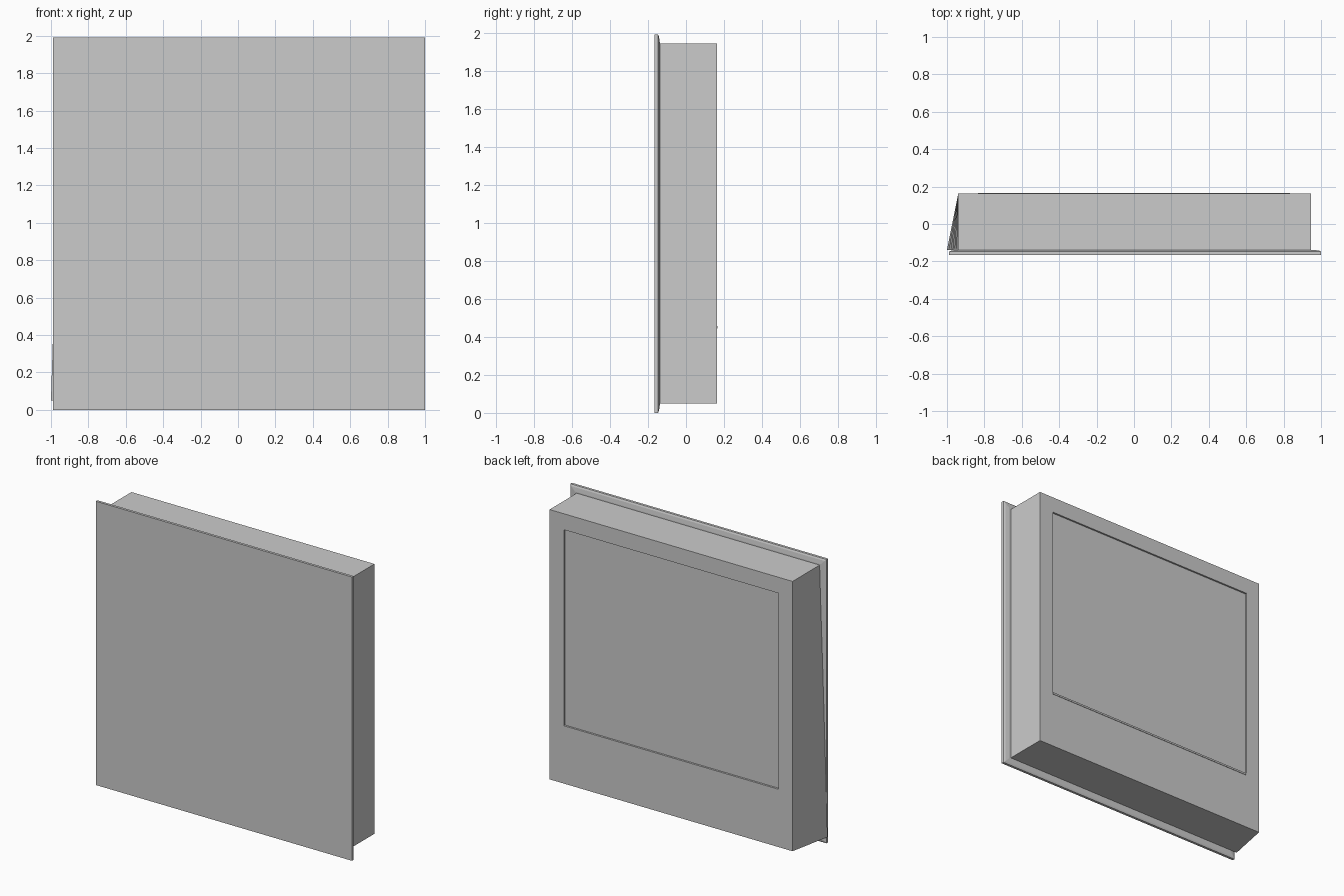
import bpy, bmesh

if "Cube" in bpy.data.objects:
    bpy.data.objects.remove(bpy.data.objects["Cube"])


def loft(name, rings):
    """Skin a stack of four-sided rings and cap both ends."""
    bm = bmesh.new()
    rows = [[bm.verts.new(p) for p in ring] for ring in rings]
    for a, b in zip(rows, rows[1:]):
        for i in range(4):
            j = (i + 1) % 4
            bm.faces.new((a[i], a[j], b[j], b[i]))
    bm.faces.new(rows[0])
    bm.faces.new(rows[-1])
    bmesh.ops.recalc_face_normals(bm, faces=bm.faces)
    mesh = bpy.data.meshes.new(name)
    bm.to_mesh(mesh)
    bm.free()
    ob = bpy.data.objects.new(name, mesh)
    bpy.context.collection.objects.link(ob)
    return ob


def block(name, x0, x1, y0, y1, z0, z1):
    return loft(name, [[(x0, y0, z), (x1, y0, z), (x1, y1, z), (x0, y1, z)]
                       for z in (z0, z1)])


# front plate with a softened rear rim
def plate_ring(y, d):
    return [(-0.988 + d, y, d), (1.0 - d, y, d),
            (1.0 - d, y, 1.99 - d), (-0.988 + d, y, 1.99 - d)]


loft("front_plate", [plate_ring(y, d) for y, d in
                     ((-0.165, 0), (-0.147, 0), (-0.142, 0.012), (-0.138, 0.04))])

# housing: left wall flares outward toward its lower front corner
BOTTOM, TOP, STEPS = 0.05, 1.942, 6
BACK = 0.162
rings = []
for k in range(STEPS + 1):
    t = k / STEPS
    z = BOTTOM + (TOP - BOTTOM) * t
    rings.append([(-1.0 + 0.06 * t, -0.14, z), (0.945, -0.14, z),
                  (0.945, BACK, z), (-0.94, BACK, z)])
housing = loft("housing", rings)

# shallow rectangular recess in the back
cutter = block("recess_cutter", -0.833, 0.833, BACK - 0.012, BACK + 0.1, 0.456, 1.83)
cutter.hide_render = True
cutter.hide_viewport = True
cut = housing.modifiers.new("back_recess", 'BOOLEAN')
cut.operation = 'DIFFERENCE'
cut.solver = 'EXACT'
cut.object = cutter

# thin lip under the recess
block("recess_lip", -0.833, 0.833, BACK - 0.01, 0.165, 0.444, 0.457)
